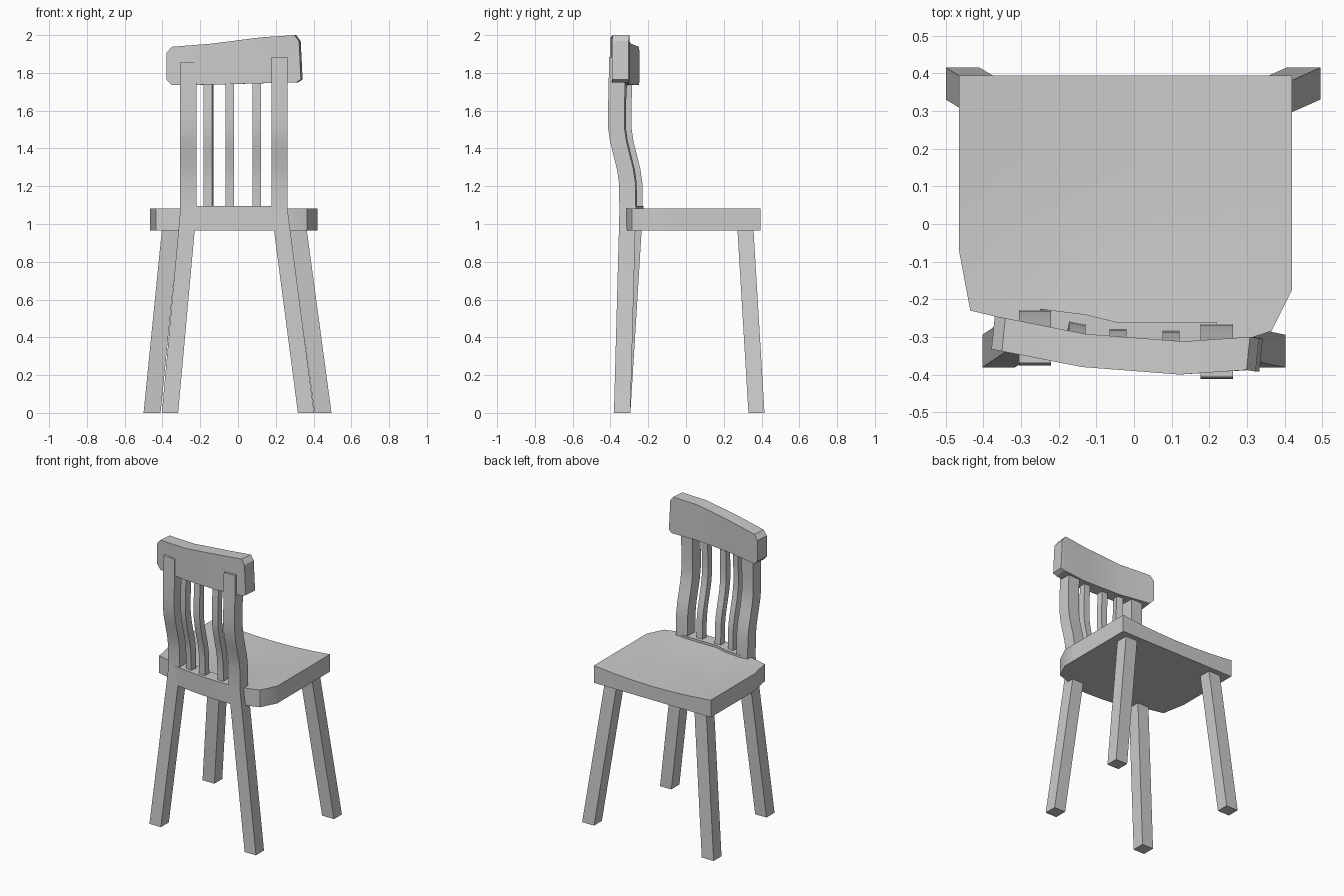
import bpy, bmesh, math

if "Cube" in bpy.data.objects:
    bpy.data.objects.remove(bpy.data.objects["Cube"])


def finish(name, bm):
    bmesh.ops.recalc_face_normals(bm, faces=bm.faces)
    me = bpy.data.meshes.new(name)
    bm.to_mesh(me)
    bm.free()
    ob = bpy.data.objects.new(name, me)
    bpy.context.collection.objects.link(ob)
    bpy.ops.object.select_all(action='DESELECT')
    ob.select_set(True)
    bpy.context.view_layer.objects.active = ob
    bpy.ops.object.shade_smooth_by_angle(angle=math.radians(30))
    return ob


def loft(name, rings):
    """Skin a list of equal-length rings and cap both ends."""
    bm = bmesh.new()
    loops = [[bm.verts.new(p) for p in r] for r in rings]
    n = len(loops[0])
    for a, b in zip(loops, loops[1:]):
        for i in range(n):
            j = (i + 1) % n
            bm.faces.new((a[i], a[j], b[j], b[i]))
    bm.faces.new(loops[0])
    bm.faces.new(loops[-1])
    return finish(name, bm)


def beam(name, path, w, d, angle=0):
    """Rectangular bar following a path, with horizontal cross-sections."""
    c, s = math.cos(angle), math.sin(angle)
    corners = [(-w/2, -d/2), (w/2, -d/2), (w/2, d/2), (-w/2, d/2)]
    return loft(name, [[(x + c*u - s*v, y + s*u + c*v, z) for u, v in corners]
                       for x, y, z in path])


# Shared S-curve of the backrest: height and y position
CURVE = [(1.07, -0.309), (1.22, -0.312), (1.29, -0.322), (1.37, -0.342),
         (1.44, -0.359), (1.51, -0.369), (1.62, -0.369)]

# Legs on the open side of the seat
for side, x0, x1 in (("left", -0.455, -0.355), ("right", 0.45, 0.315)):
    beam(f"front_leg_{side}", [(x0, 0.373, 0), (x1, 0.313, 1.0)], 0.09, 0.085)

# Back legs running up into the backrest posts
for side, x0, x1, dy, top in (("left", -0.36, -0.263, 0.037, 1.855),
                              ("right", 0.36, 0.22, 0.0, 1.885)):
    path = [(x0, -0.338, 0)] + [(x1, y + dy, z) for z, y in CURVE]
    beam(f"back_leg_post_{side}", path + [(x1, -0.363 + dy, top)], 0.086, 0.087)

# Slats
for i, (x, dy, rot) in enumerate(((-0.155, 0.024, -0.2), (-0.043, 0.006, 0),
                                  (0.098, 0.002, 0))):
    path = [(x, y + dy, z) for z, y in CURVE] + [(x, -0.36 + dy, 1.8)]
    beam(f"slat_{i + 1}", path, 0.045, 0.045, rot)

# Curved top rail: x, y of inner face, bottom, top
rail = [(-0.37, -0.245, 1.765, 1.905), (-0.342, -0.25, 1.735, 1.938),
        (-0.13, -0.292, 1.738, 1.955), (0.13, -0.312, 1.745, 1.988),
        (0.318, -0.3, 1.75, 2.0), (0.342, -0.304, 1.765, 1.968)]
rings = []
for i, (x, y, b, t) in enumerate(rail):
    lean = 0.01 if i > 3 else 0
    rings.append([(x, y, b), (x - 0.009, y - 0.088, b),
                  (x - 0.009 - lean, y - 0.088, t), (x - lean, y, t)])
loft("top_rail", rings)

# Lower rail holding the slats
lower = [(-0.25, -0.225, -0.318), (-0.13, -0.24, -0.335), (-0.04, -0.262, -0.345),
         (0.08, -0.262, -0.352), (0.22, -0.262, -0.351)]
loft("lower_rail", [[(x, f, 0.966), (x, b, 0.966), (x, b, 1.094), (x, f, 1.094)]
                    for x, f, b in lower])

# Seat: columns across x with a gentle dip in the top
cols = [(-0.465, -0.07), (-0.435, -0.23), (-0.3, -0.262), (-0.15, -0.29),
        (0, -0.315), (0.15, -0.32), (0.27, -0.315), (0.365, -0.285), (0.42, -0.175)]
rings = []
for x, back in cols:
    u = (x + 0.0225) / 0.4425
    ys = [back + (0.395 - back) * k / 6 for k in range(7)]
    top = [(x, y, 1.083 - 0.025 * (1 - u**2) * min(1, (y - back) / 0.3)) for y in ys]
    rings.append(top + [(x, y, 0.965) for y in reversed(ys)])
loft("seat", rings)
